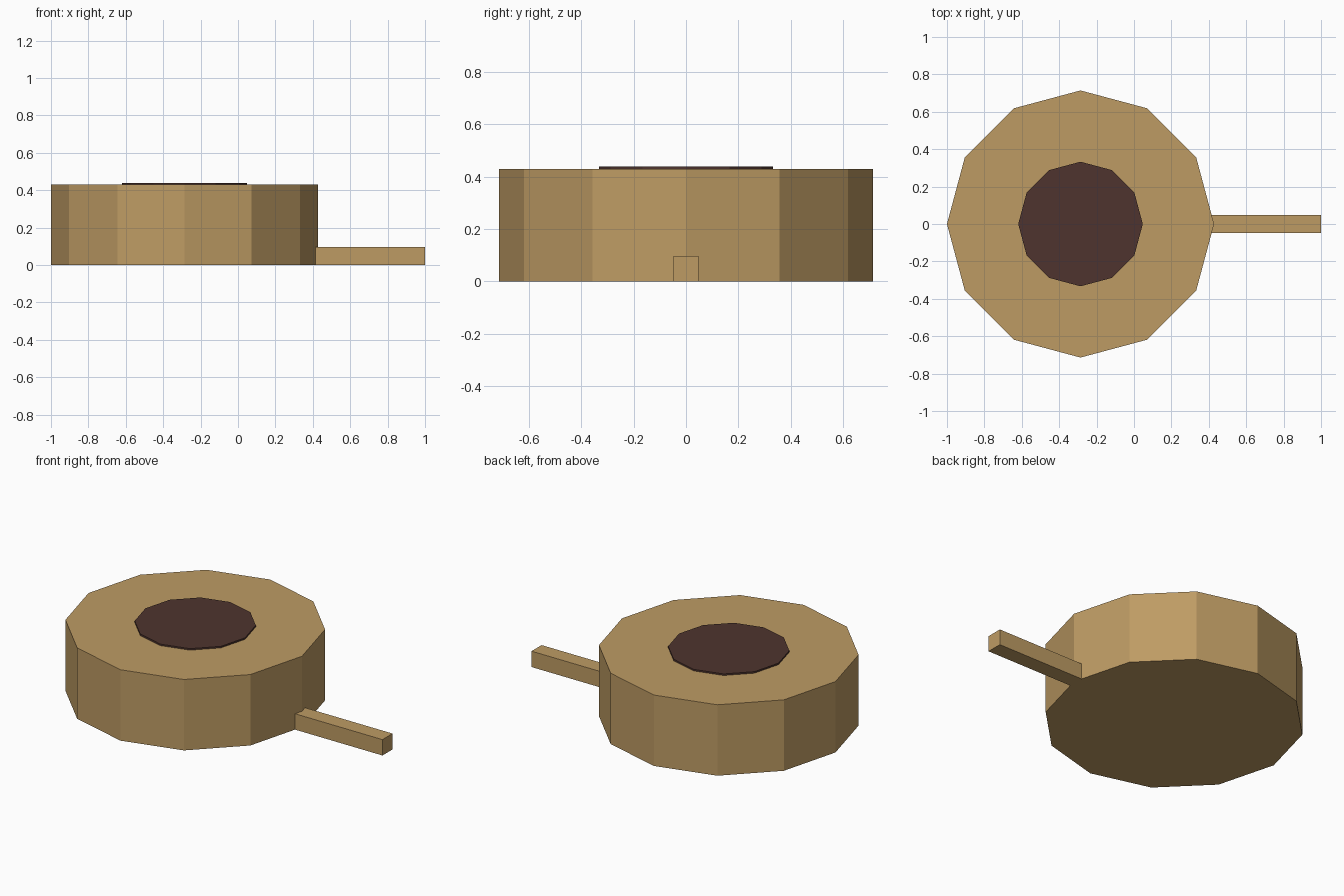
import bpy

if "Cube" in bpy.data.objects:
    bpy.data.objects.remove(bpy.data.objects["Cube"])


def material(name, rgb):
    m = bpy.data.materials.new(name)
    m.diffuse_color = (*rgb, 1)
    m.use_nodes = True
    m.node_tree.nodes["Principled BSDF"].inputs["Base Color"].default_value = m.diffuse_color
    return m


wood = material("light_wood", (0.515, 0.33, 0.127))
dark = material("dark_brown", (0.0762, 0.0343, 0.0273))

CX, SIDES, HEIGHT = -0.286, 12, 0.429


def drum(name, radius, z0, z1, mat):
    # Twelve-sided prism with a corner pointing along +x
    bpy.ops.mesh.primitive_cylinder_add(vertices=SIDES, radius=radius, depth=z1 - z0,
                                        location=(CX, 0, (z0 + z1) / 2))
    ob = bpy.context.object
    ob.name = name
    ob.data.materials.append(mat)
    return ob


def box(name, lo, hi, mat):
    bpy.ops.mesh.primitive_cube_add(size=1, location=[(a + b) / 2 for a, b in zip(lo, hi)])
    ob = bpy.context.object
    ob.name = name
    ob.scale = [b - a for a, b in zip(lo, hi)]
    bpy.ops.object.transform_apply(location=False, rotation=False, scale=True)
    ob.data.materials.append(mat)
    return ob


# Round body
drum("body", 0.714, 0, HEIGHT, wood)
# Thin dark disc on top
drum("top_disc", 0.333, HEIGHT, HEIGHT + 0.0095, dark)
# Square bar sticking out at the bottom on the right
box("handle", (0.412, -0.048, 0), (1, 0.048, 0.096), wood)
